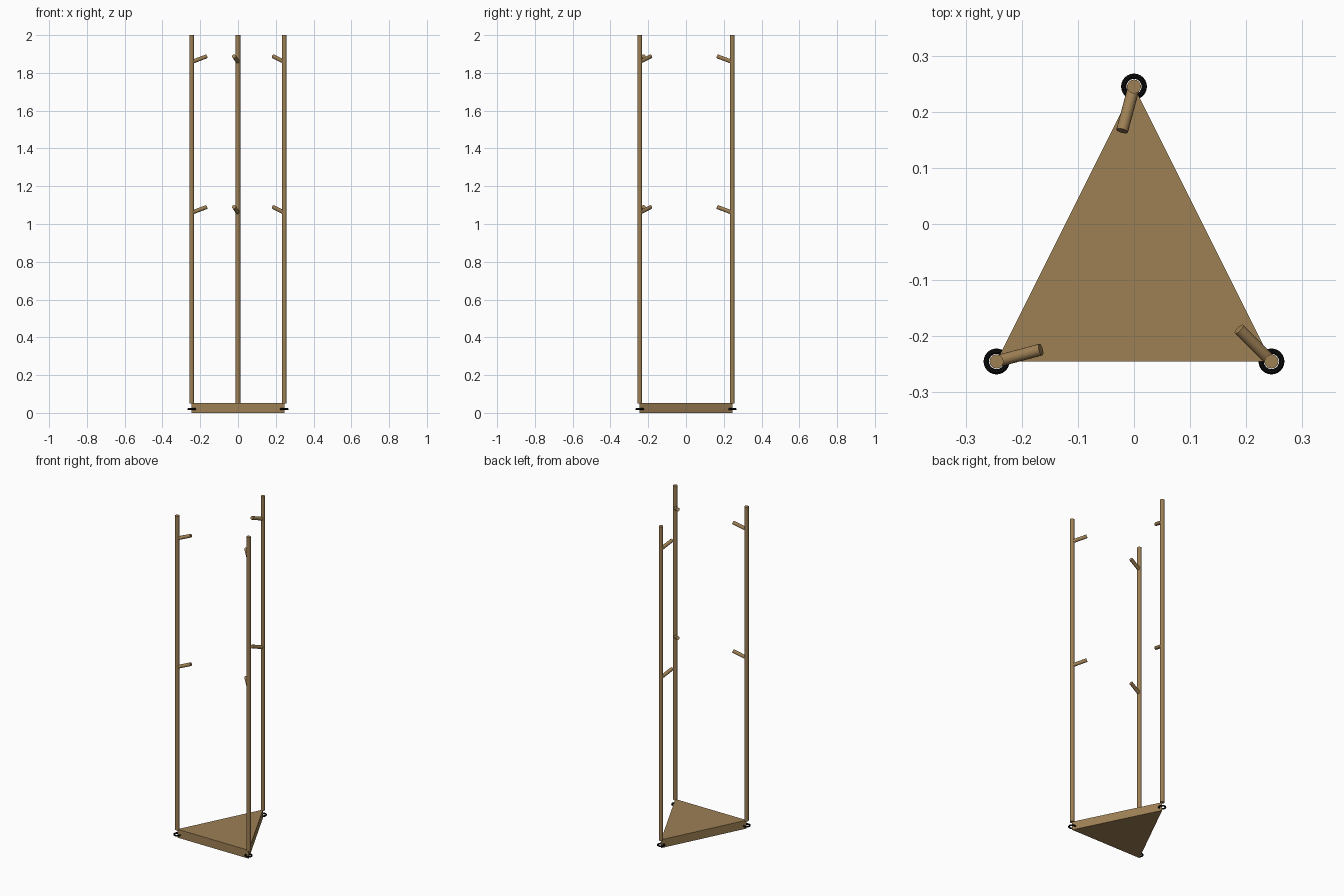
import bpy, bmesh, math
from mathutils import Vector

cube = bpy.data.objects.get("Cube")
if cube:
    bpy.data.objects.remove(cube, do_unlink=True)


def material(name, rgb):
    mat = bpy.data.materials.new(name)
    mat.use_nodes = True
    mat.diffuse_color = (*rgb, 1)
    mat.node_tree.nodes["Principled BSDF"].inputs["Base Color"].default_value = (*rgb, 1)
    return mat


wood = material("light_wood", (0.34, 0.215, 0.09))
rubber = material("black_rubber", (0.004, 0.004, 0.004))


def finish(obj, name, mat):
    obj.name = obj.data.name = name
    obj.data.materials.append(mat)
    bpy.ops.object.shade_smooth_by_angle(angle=math.radians(35))


def rod(name, start, end, radius):
    start, end = Vector(start), Vector(end)
    axis = end - start
    bpy.ops.mesh.primitive_cylinder_add(vertices=16, radius=radius, depth=axis.length,
                                        location=(start + end) / 2,
                                        rotation=axis.to_track_quat('Z', 'Y').to_euler())
    finish(bpy.context.object, name, wood)


HALF = 0.245
BASE_TOP = 0.052
# corner position and compass heading of its pegs
CORNERS = {"right": (-HALF, -HALF, 15), "left": (HALF, -HALF, 135), "back": (0, HALF, 255)}

# Triangular base: extruded prism
bm = bmesh.new()
face = bm.faces.new([bm.verts.new((x, y, 0)) for x, y, _ in CORNERS.values()])
top = bmesh.ops.extrude_face_region(bm, geom=[face])["geom"]
bmesh.ops.translate(bm, vec=(0, 0, BASE_TOP),
                    verts=[v for v in top if isinstance(v, bmesh.types.BMVert)])
bmesh.ops.recalc_face_normals(bm, faces=bm.faces)
mesh = bpy.data.meshes.new("base")
bm.to_mesh(mesh)
bm.free()
base = bpy.data.objects.new("base", mesh)
bpy.context.collection.objects.link(base)
mesh.materials.append(wood)

for side, (x, y, heading) in CORNERS.items():
    # Upright pole
    rod(side + "_pole", (x, y, BASE_TOP - 0.002), (x, y, 2), 0.0125)

    # Two pegs leaning upward
    turn, tilt = math.radians(heading), math.radians(20)
    reach = Vector((math.cos(turn) * math.cos(tilt),
                    math.sin(turn) * math.cos(tilt), math.sin(tilt))) * 0.087
    for level, z in (("lower", 1.06), ("upper", 1.858)):
        start = Vector((x, y, z))
        rod(f"{side}_{level}_peg", start, start + reach, 0.0107)

    # Ring foot around the base corner
    bpy.ops.mesh.primitive_torus_add(major_radius=0.0183, minor_radius=0.0048,
                                     major_segments=24, minor_segments=10,
                                     location=(x, y, 0.02))
    finish(bpy.context.object, side + "_foot_ring", rubber)
